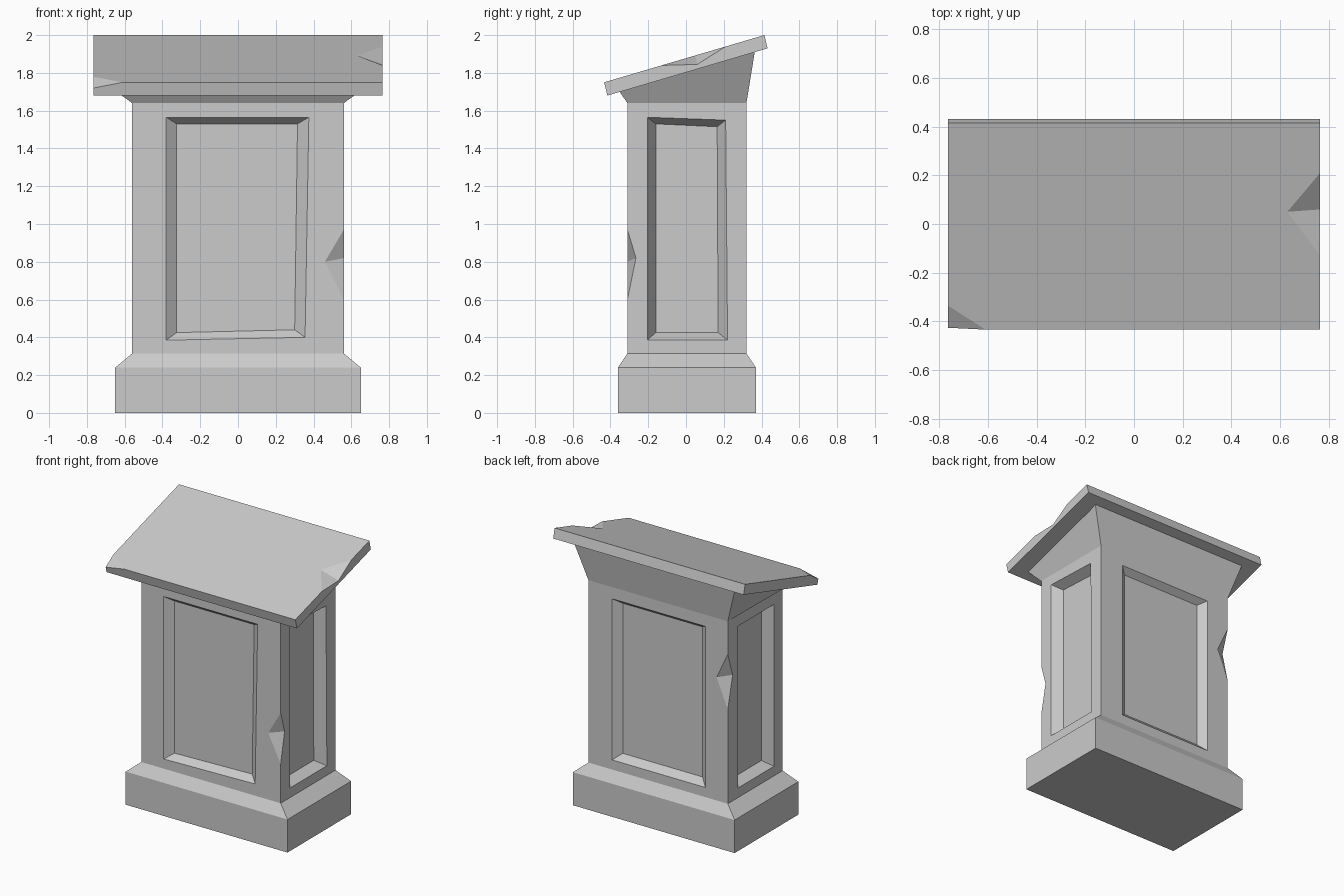
import bpy, bmesh
from mathutils import Vector

if "Cube" in bpy.data.objects:
    bpy.data.objects.remove(bpy.data.objects["Cube"])


def make_object(name, bm):
    bmesh.ops.recalc_face_normals(bm, faces=bm.faces)
    mesh = bpy.data.meshes.new(name)
    bm.to_mesh(mesh)
    bm.free()
    ob = bpy.data.objects.new(name, mesh)
    bpy.context.collection.objects.link(ob)
    return ob


def rect(x, y0, y1, z0, z1):
    """Rectangular ring, z0 at the front and z1 at the back."""
    return [(-x, y0, z0), (x, y0, z0), (x, y1, z1), (-x, y1, z1)]


def chip(target, name, points, on_cut):
    """Cut a tetrahedral chip; the on_cut points average to a point on the broken surface."""
    pts = [Vector(p) for p in points]
    mid = sum((pts[i] for i in on_cut), Vector()) / len(on_cut)
    bm = bmesh.new()
    for p in pts:
        bm.verts.new(mid + (p - mid) * 1.5)
    bmesh.ops.convex_hull(bm, input=bm.verts)
    cutter = make_object(name, bm)
    cutter.hide_render = True
    cutter.hide_set(True)
    mod = target.modifiers.new(name, 'BOOLEAN')
    mod.operation = 'DIFFERENCE'
    mod.solver = 'EXACT'
    mod.object = cutter


# Pedestal: plinth, bevel, column and flared neck lofted through rings
rings = [rect(0.65, -0.36, 0.37, 0, 0),
         rect(0.65, -0.36, 0.37, 0.24, 0.24),
         rect(0.56, -0.31, 0.32, 0.315, 0.315),
         rect(0.56, -0.31, 0.32, 1.64, 1.64),
         rect(0.65, -0.355, 0.365, 1.705, 1.917)]
# Recessed panels per column side (front, right, back, left):
# mapping (across, z, depth) -> position, depth, outer corners, inner corners
panels = [
    (lambda u, z, d: (u, -0.31 + d, z), 0.045,
     [(-0.38, 0.385), (0.355, 0.40), (0.375, 1.565), (-0.38, 1.565)],
     [(-0.325, 0.425), (0.30, 0.44), (0.315, 1.53), (-0.325, 1.53)]),
    (lambda u, z, d: (0.56 - d, u, z), 0.07,
     [(-0.205, 0.385), (0.22, 0.385), (0.21, 1.55), (-0.205, 1.565)],
     [(-0.16, 0.425), (0.17, 0.425), (0.165, 1.515), (-0.16, 1.53)]),
    (lambda u, z, d: (u, 0.32 - d, z), 0.045,
     [(0.37, 0.385), (-0.38, 0.385), (-0.38, 1.555), (0.37, 1.555)],
     [(0.315, 0.43), (-0.325, 0.43), (-0.325, 1.52), (0.315, 1.52)]),
    (lambda u, z, d: (-0.56 + d, u, z), 0.07,
     [(0.205, 0.385), (-0.21, 0.385), (-0.21, 1.56), (0.205, 1.56)],
     [(0.16, 0.425), (-0.165, 0.425), (-0.165, 1.525), (0.16, 1.525)]),
]
bm = bmesh.new()
loops = [[bm.verts.new(p) for p in r] for r in rings]
bm.faces.new(loops[0])
bm.faces.new(loops[-1])


def bridge(a, b):
    for i in range(4):
        j = (i + 1) % 4
        bm.faces.new((a[i], a[j], b[j], b[i]))


for k in (0, 1, 3):
    bridge(loops[k], loops[k + 1])
for i, (place, depth, outer, inner) in enumerate(panels):
    j = (i + 1) % 4
    side = [loops[2][i], loops[2][j], loops[3][j], loops[3][i]]
    frame = [bm.verts.new(place(u, z, 0)) for u, z in outer]
    floor = [bm.verts.new(place(u, z, depth)) for u, z in inner]
    bridge(side, frame)
    bridge(frame, floor)
    bm.faces.new(floor)
pedestal = make_object("pedestal", bm)

# Broken column edges
chip(pedestal, "front_edge_chip",
     [(0.56, -0.31, 0.97), (0.56, -0.31, 0.60), (0.46, -0.31, 0.80), (0.56, -0.265, 0.82)], (2, 3))
chip(pedestal, "back_edge_chip",
     [(-0.56, 0.32, 1.40), (-0.56, 0.32, 1.0), (-0.47, 0.32, 1.21), (-0.56, 0.265, 1.23)], (2, 3))

# Sloping reading board, extruded from its side profile
profile = [(-0.416, 1.68), (0.432, 1.93), (0.415, 2.0), (-0.434, 1.75)]
bm = bmesh.new()
ends = [[bm.verts.new((x, y, z)) for y, z in profile] for x in (-0.765, 0.765)]
bridge(*ends)
for end in ends:
    bm.faces.new(end)
board = make_object("reading_board", bm)


def top_z(y):
    return 1.75 + (y + 0.434) * 0.25 / 0.849


# Broken board edge and corner
chip(board, "board_edge_chip",
     [(0.765, 0.21, top_z(0.21)), (0.765, -0.13, top_z(-0.13)),
      (0.63, 0.05, top_z(0.05)), (0.765, 0.06, 1.845)], (2, 3))
chip(board, "board_corner_chip",
     [(-0.765, -0.434, 1.75), (-0.765, -0.335, top_z(-0.335)),
      (-0.61, -0.434, 1.75), (-0.765, -0.4263, 1.72)], (1, 2, 3))
